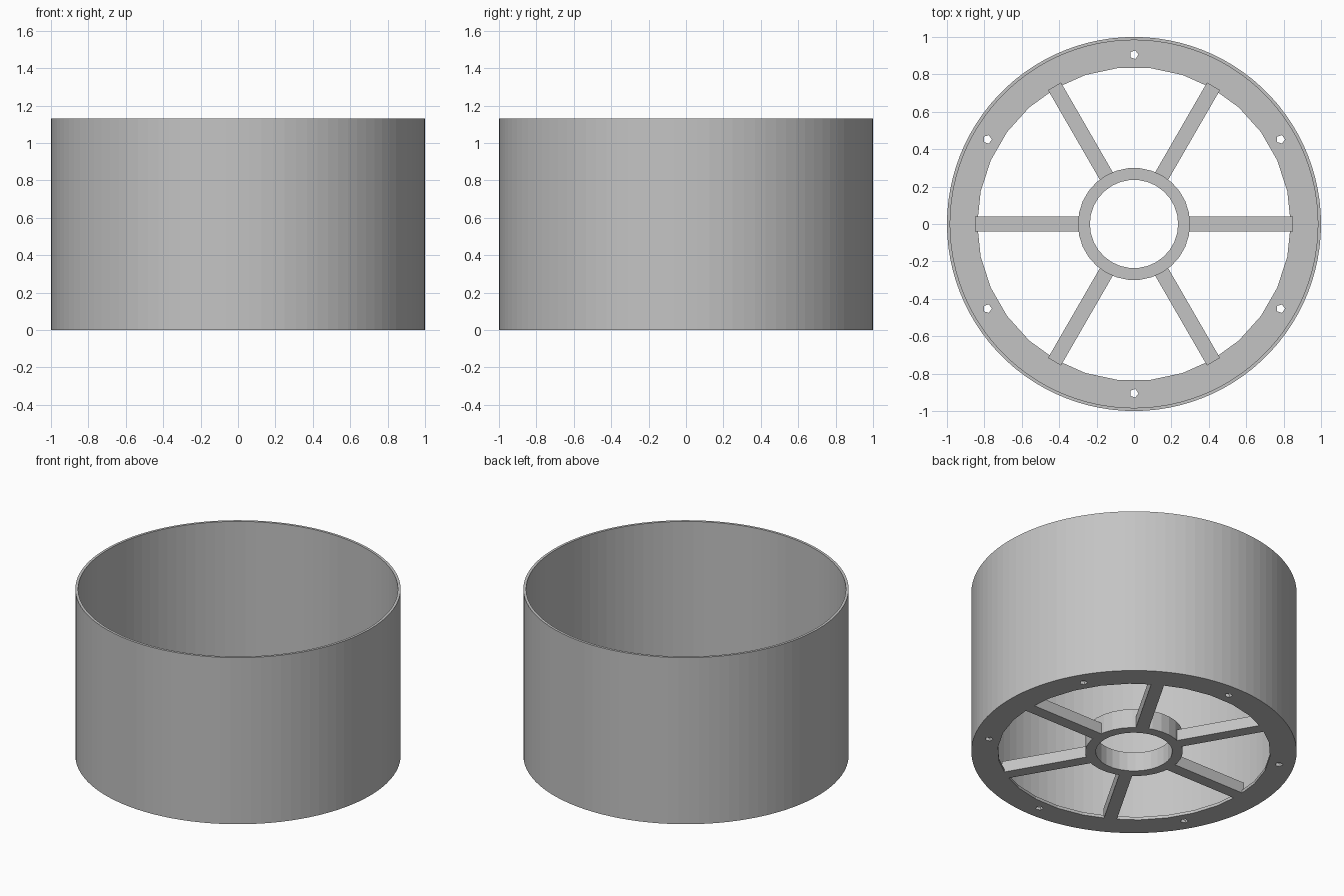
import bpy
from math import cos, sin, pi, radians

default = bpy.data.objects.get("Cube")
if default:
    bpy.data.objects.remove(default, do_unlink=True)

# Single plain grey material
grey = bpy.data.materials.new("plain grey")
grey.use_nodes = True
colour = (0.55, 0.55, 0.55, 1)
grey.diffuse_color = colour
grey.node_tree.nodes["Principled BSDF"].inputs["Base Color"].default_value = colour


def circle(radius, sides, cx=0.0, cy=0.0):
    steps = [2 * pi * i / sides for i in range(sides)]
    return [(cx + radius * cos(a), cy + radius * sin(a)) for a in steps]


def plate(name, outlines, height):
    """Extrude closed outlines up from z = 0; inner outlines become holes."""
    curve = bpy.data.curves.new(name, "CURVE")
    curve.dimensions = "2D"
    curve.fill_mode = "BOTH"
    curve.extrude = height / 2
    for points in outlines:
        spline = curve.splines.new("POLY")
        spline.points.add(len(points) - 1)
        for point, (x, y) in zip(spline.points, points):
            point.co = (x, y, 0, 1)
        spline.use_cyclic_u = True
    obj = bpy.data.objects.new(name, curve)
    bpy.context.collection.objects.link(obj)
    bpy.ops.object.select_all(action="DESELECT")
    obj.select_set(True)
    bpy.context.view_layer.objects.active = obj
    bpy.ops.object.convert(target="MESH")
    obj = bpy.context.view_layer.objects.active
    bpy.ops.object.shade_flat()
    obj.location.z = height / 2
    obj.data.materials.clear()
    obj.data.materials.append(grey)
    return obj


WALL_SIDES, SIDES = 100, 30
WALL_INNER = 0.983

# Tall outer wall
plate("outer_wall", [circle(1, WALL_SIDES), circle(WALL_INNER, WALL_SIDES)], 1.13)

# Thin bottom flange with six small screw holes
holes = [circle(0.024, 5, 0.905 * cos(radians(a)), 0.905 * sin(radians(a)))
         for a in range(30, 360, 60)]
plate("bottom_flange",
      [circle(WALL_INNER, WALL_SIDES), circle(0.838, SIDES)] + holes, 0.02)

# Central hub tube
plate("hub", [circle(0.3, SIDES), circle(0.236, SIDES)], 0.13)

# Six radial spokes
for i in range(6):
    spoke = plate(f"spoke_{i + 1}",
                  [[(0.285, -0.04), (0.85, -0.04), (0.85, 0.04), (0.285, 0.04)]], 0.077)
    spoke.rotation_euler.z = i * pi / 3
